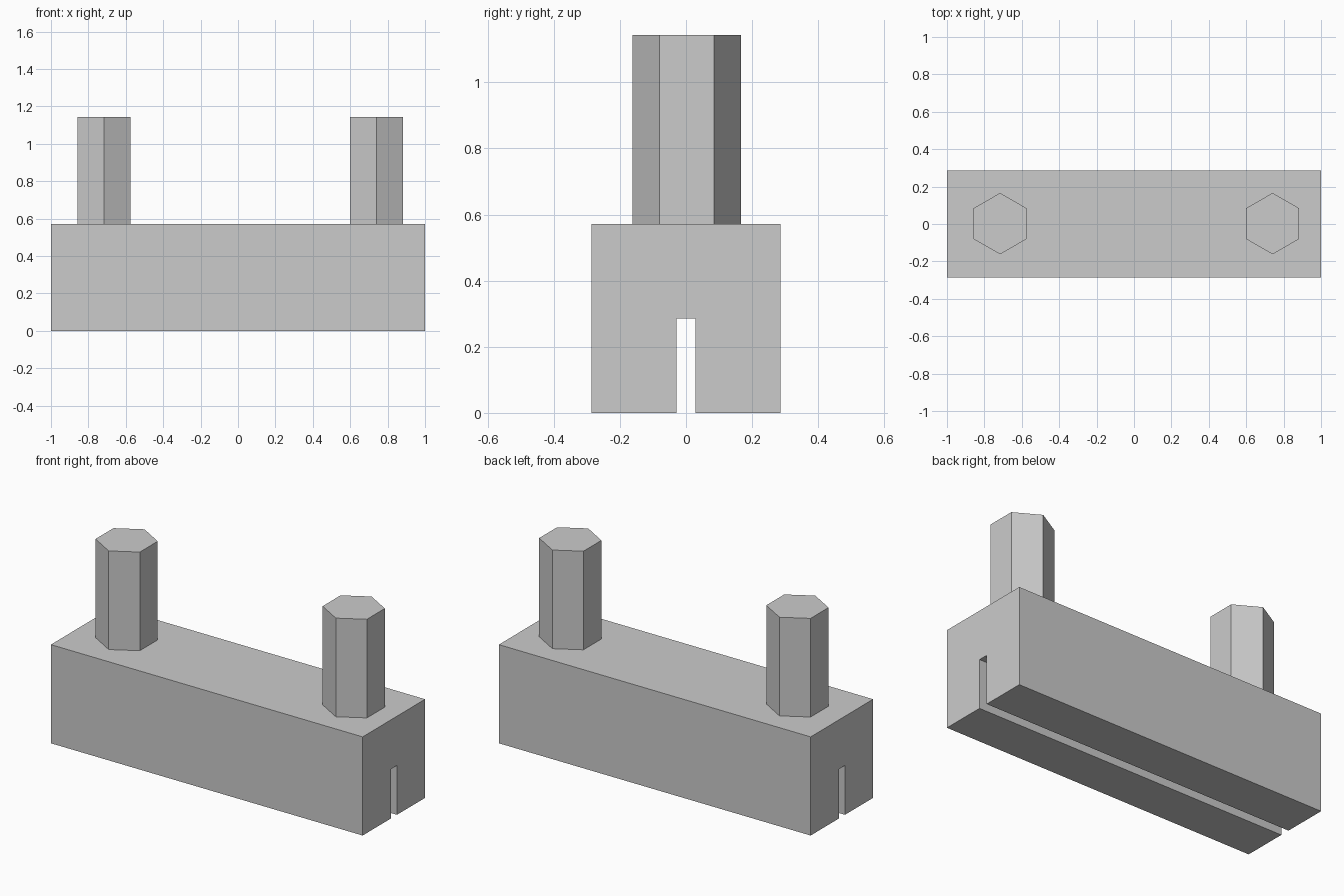
import bpy
import bmesh
from math import cos, sin, pi

cube = bpy.data.objects.get("Cube")
if cube:
    bpy.data.objects.remove(cube, do_unlink=True)

grey = bpy.data.materials.new("plain grey")
grey.use_nodes = True
colour = (0.6, 0.6, 0.6, 1)
grey.diffuse_color = colour
grey.node_tree.nodes["Principled BSDF"].inputs["Base Color"].default_value = colour


def prism(name, outline, offset):
    """Extrude a closed outline along an offset into a flat-shaded solid."""
    bm = bmesh.new()
    face = bm.faces.new([bm.verts.new(p) for p in outline])
    new = bmesh.ops.extrude_face_region(bm, geom=[face])["geom"]
    verts = [g for g in new if isinstance(g, bmesh.types.BMVert)]
    bmesh.ops.translate(bm, verts=verts, vec=offset)
    bmesh.ops.recalc_face_normals(bm, faces=bm.faces)
    mesh = bpy.data.meshes.new(name)
    bm.to_mesh(mesh)
    bm.free()
    mesh.materials.append(grey)
    obj = bpy.data.objects.new(name, mesh)
    bpy.context.collection.objects.link(obj)
    return obj


# Long block with a slot running along its underside
length, half_depth, height = 2.0, 0.286, 0.572
slot_half, slot_height = 0.0286, 0.286
half = [(half_depth, height), (half_depth, 0), (slot_half, 0), (slot_half, slot_height)]
section = half + [(-y, z) for y, z in reversed(half)]
prism("slotted_block", [(-length / 2, y, z) for y, z in section], (length, 0, 0))

# Hexagonal pegs standing on the block, corners towards front and back
radius, peg_height = 0.164, 0.572
for name, x in (("right_peg", -0.716), ("left_peg", 0.741)):
    hexagon = [(x + radius * sin(i * pi / 3), 0.002 + radius * cos(i * pi / 3), height)
               for i in range(6)]
    prism(name, hexagon, (0, 0, peg_height))
